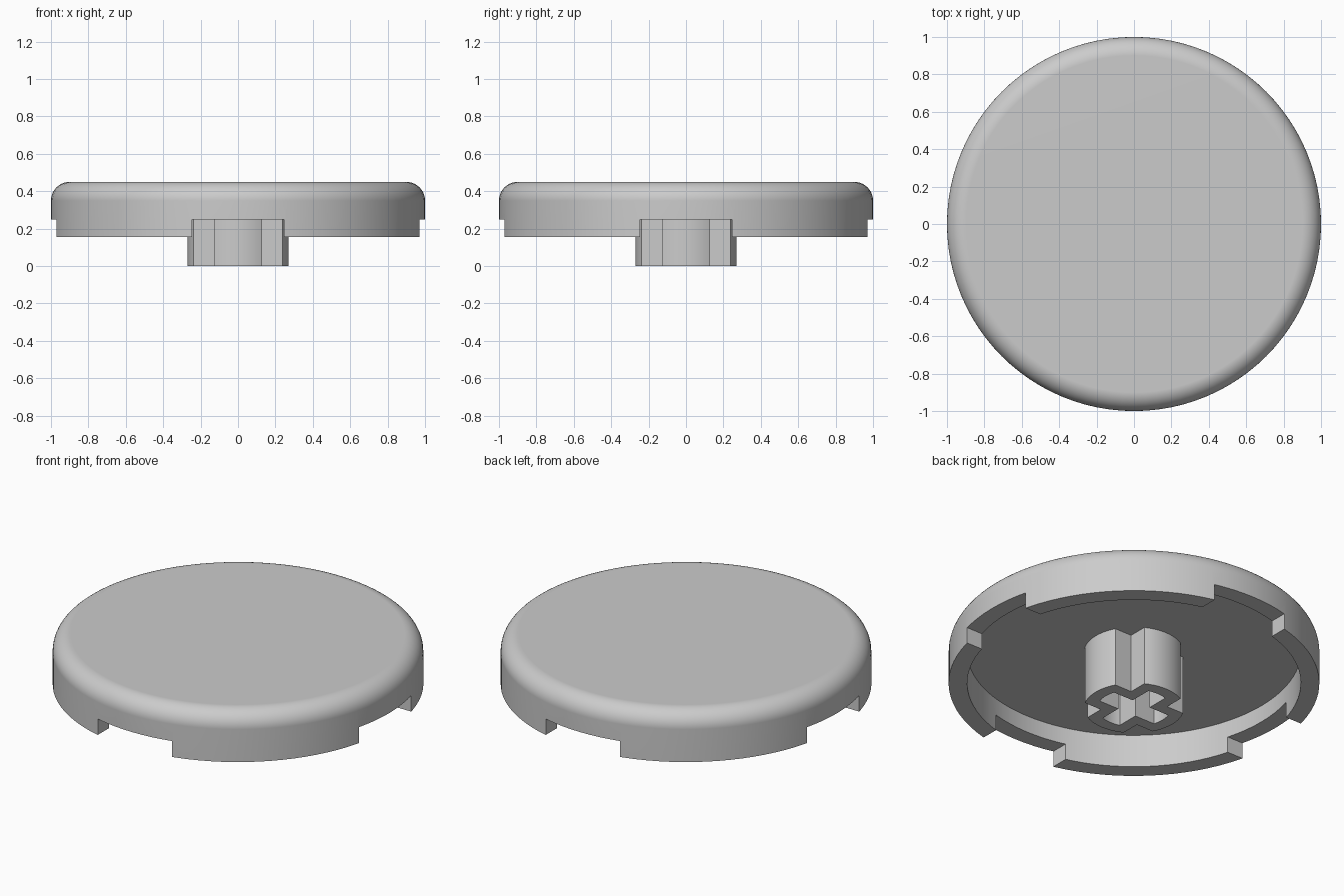
import bpy, bmesh, math
from mathutils import Matrix, Vector

old = bpy.data.objects.get("Cube")
if old:
    bpy.data.objects.remove(old, do_unlink=True)

grey = bpy.data.materials.new("light grey")
grey.use_nodes = True
colour = (0.6, 0.6, 0.6, 1)
grey.diffuse_color = colour
grey.node_tree.nodes["Principled BSDF"].inputs["Base Color"].default_value = colour


def add_object(name, bm):
    bmesh.ops.recalc_face_normals(bm, faces=bm.faces)
    mesh = bpy.data.meshes.new(name)
    bm.to_mesh(mesh)
    bm.free()
    mesh.materials.append(grey)
    obj = bpy.data.objects.new(name, mesh)
    bpy.context.collection.objects.link(obj)
    return obj


def activate(obj):
    bpy.ops.object.select_all(action='DESELECT')
    obj.select_set(True)
    bpy.context.view_layer.objects.active = obj


def smooth(obj):
    activate(obj)
    bpy.ops.object.shade_smooth_by_angle(angle=math.radians(30))


# Round cap: a lathed shell with a rounded top edge and a hollow underside
TOP, CEILING, RIM, INNER, ROUND = 0.45, 0.35, 0.155, 0.9, 0.1
profile = [(0, TOP)]
for i in range(11):
    a = math.pi / 2 * (1 - i / 10)
    profile.append((1 - ROUND + ROUND * math.cos(a), TOP - ROUND + ROUND * math.sin(a)))
profile += [(1, RIM), (INNER, RIM), (INNER, CEILING), (0, CEILING)]

bm = bmesh.new()
verts = [bm.verts.new((r, 0, z)) for r, z in profile]
edges = [bm.edges.new(pair) for pair in zip(verts, verts[1:])]
bmesh.ops.spin(bm, geom=verts + edges, cent=(0, 0, 0), axis=(0, 0, 1),
               angle=2 * math.pi, steps=96)
bmesh.ops.remove_doubles(bm, verts=bm.verts, dist=0.0001)
cap = add_object("round_cap", bm)

# Four notches in the rim, cut by two crossing bars
NOTCH_HALF, NOTCH_TOP = 0.245, 0.25
for size in ((3, 2 * NOTCH_HALF), (2 * NOTCH_HALF, 3)):
    bm = bmesh.new()
    bmesh.ops.create_cube(bm, size=1)
    bmesh.ops.scale(bm, vec=(size[0], size[1], NOTCH_TOP), verts=bm.verts)
    bmesh.ops.translate(bm, vec=(0, 0, NOTCH_TOP / 2), verts=bm.verts)
    bar = add_object("notch_cutter", bm)
    bar.hide_render = True
    activate(cap)
    cut = cap.modifiers.new("notches", 'BOOLEAN')
    cut.operation = 'DIFFERENCE'
    cut.solver = 'EXACT'
    cut.object = bar
    bpy.ops.object.modifier_apply(modifier=cut.name)
    bpy.data.objects.remove(bar, do_unlink=True)

smooth(cap)
cap.modifiers.new("even shading", 'WEIGHTED_NORMAL').keep_sharp = True


# Centre stem: a cross-shaped tube with rounded arm ends
def cross_ring(bm, radius, half, z, steps=10):
    """Closed cross outline: four curved arm ends joined by inner corners."""
    end = math.asin(half / radius)
    points = []
    for k in range(4):
        turn = Matrix.Rotation(k * math.pi / 2, 3, 'Z')
        for i in range(steps + 1):
            a = end * (2 * i / steps - 1)
            points.append(turn @ Vector((radius * math.cos(a), radius * math.sin(a), z)))
        points.append(turn @ Vector((half, half, z)))
    return [bm.verts.new(p) for p in points]


bm = bmesh.new()
rings = [cross_ring(bm, 0.27, 0.127, CEILING), cross_ring(bm, 0.27, 0.127, 0),
         cross_ring(bm, 0.20, 0.06, 0), cross_ring(bm, 0.20, 0.06, CEILING)]
count = len(rings[0])
for ring, following in zip(rings, rings[1:]):
    for i in range(count):
        j = (i + 1) % count
        bm.faces.new((ring[i], ring[j], following[j], following[i]))
smooth(add_object("centre_stem", bm))
